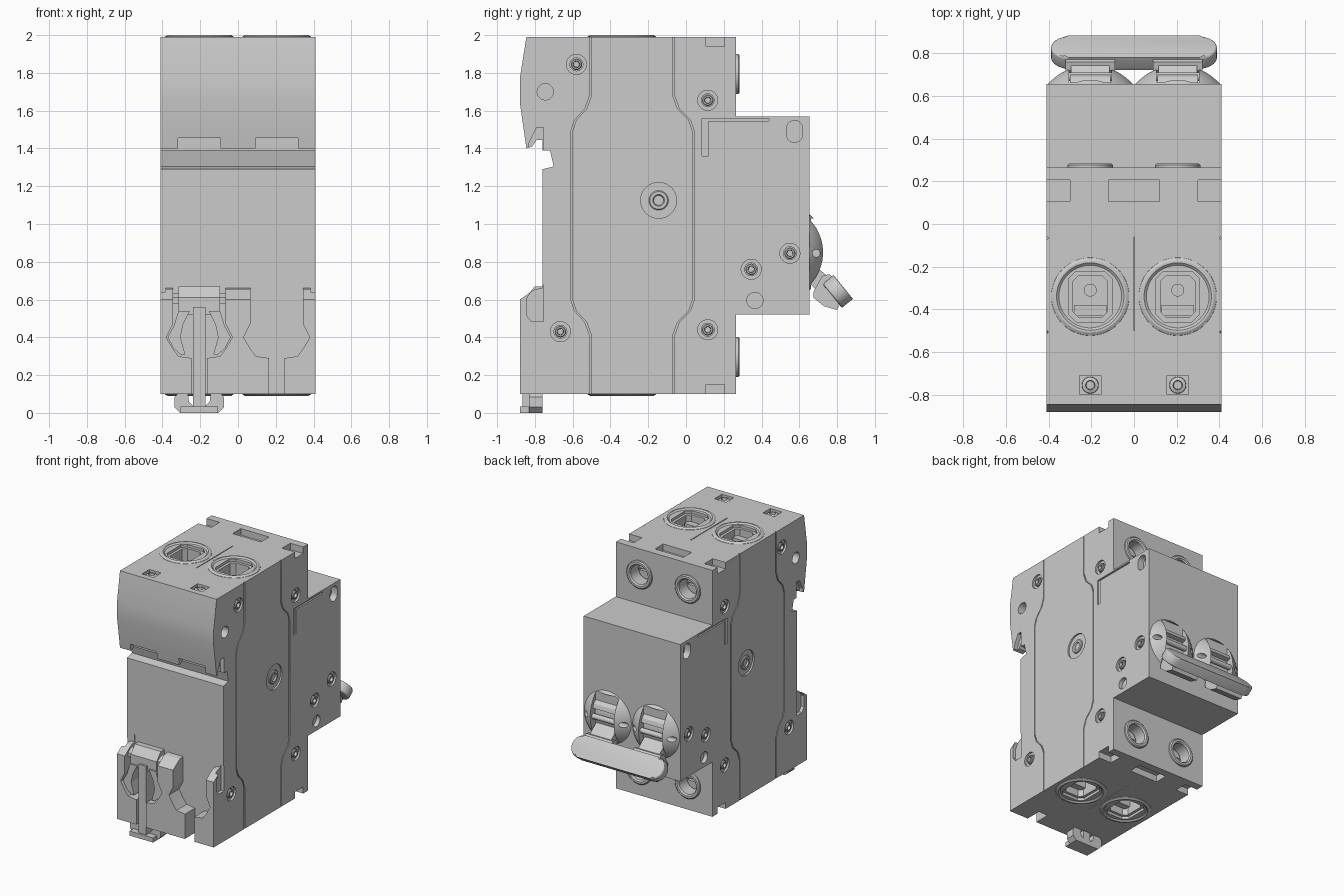
import bpy, bmesh, math
from mathutils import Matrix, Vector

if "Cube" in bpy.data.objects:
    bpy.data.objects.remove(bpy.data.objects["Cube"])

AX = {'x': lambda p, d: (d, p[0], p[1]), 'y': lambda p, d: (p[0], d, p[1]), 'z': lambda p, d: (p[0], p[1], d)}


def prism(bm, pts, axis, a, b):
    lo = [bm.verts.new(AX[axis](p, a)) for p in pts]
    hi = [bm.verts.new(AX[axis](p, b)) for p in pts]
    bm.faces.new(lo)
    bm.faces.new(hi[::-1])
    for i in range(len(pts)):
        j = (i + 1) % len(pts)
        bm.faces.new((lo[i], hi[i], hi[j], lo[j]))


def rect(u0, u1, v0, v1):
    return [(u0, v0), (u1, v0), (u1, v1), (u0, v1)]


def circle(u, v, r, n=32):
    return [(u + r * math.cos(2 * math.pi * i / n), v + r * math.sin(2 * math.pi * i / n)) for i in range(n)]


def octagon(u, v, a, b, c):
    q = [(a, b - c), (a - c, b), (c - a, b), (-a, b - c), (-a, c - b), (c - a, -b), (a - c, -b), (a, c - b)]
    return [(u + x, v + y) for x, y in q]


def stadium(u, v, a, b, n=10):
    # long direction is the first one
    pts = []
    for s, start in ((1, -math.pi / 2), (-1, math.pi / 2)):
        for i in range(n + 1):
            t = start + math.pi * i / n
            pts.append((u + s * (a - b) + b * math.cos(t), v + b * math.sin(t)))
    return pts


def lathe(bm, u, v, axis, prof, n=40):
    # closed (radius, depth) loop turned around an axis
    rows = []
    for i in range(n):
        t = 2 * math.pi * i / n
        rows.append([bm.verts.new(AX[axis]((u + r * math.cos(t), v + r * math.sin(t)), d)) for r, d in prof])
    for i in range(n):
        A, B = rows[i], rows[(i + 1) % n]
        for k in range(len(prof)):
            m = (k + 1) % len(prof)
            if prof[k][0] or prof[m][0]:
                bm.faces.new((A[k], A[m], B[m], B[k]))


def obj(name, bm):
    bmesh.ops.remove_doubles(bm, verts=bm.verts, dist=1e-5)
    bmesh.ops.dissolve_degenerate(bm, edges=bm.edges, dist=1e-6)
    bmesh.ops.recalc_face_normals(bm, faces=bm.faces)
    me = bpy.data.meshes.new(name)
    bm.to_mesh(me)
    bm.free()
    o = bpy.data.objects.new(name, me)
    bpy.context.collection.objects.link(o)
    return o


def cut(o, bm):
    c = obj("cutter", bm)
    m = o.modifiers.new("cut", 'BOOLEAN')
    m.operation, m.solver, m.object = 'DIFFERENCE', 'EXACT', c
    bpy.context.view_layer.objects.active = o
    bpy.ops.object.modifier_apply(modifier=m.name)
    bpy.data.objects.remove(c)


W = 0.41
POLES = (-0.205, 0.205)
ENDS = ((1.99, 1), (0.10, -1))          # top and bottom faces with outward direction
RIVETS = [(-.58, 1.845), (.115, 1.655), (.55, .845), (.345, .76), (-.665, .43), (.115, .44)]

# housing from its side profile
bm = bmesh.new()
prism(bm, [(-.88, .10), (.265, .10), (.265, .52), (.655, .52), (.655, 1.57), (.265, 1.57), (.265, 1.99),
           (-.845, 1.99), (-.88, 1.77), (-.88, 1.645), (-.845, 1.40), (-.815, 1.41), (-.79, 1.445), (-.76, 1.445),
           (-.76, 1.39), (-.72, 1.39), (-.70, 1.305), (-.76, 1.29), (-.76, .66), (-.80, .655), (-.88, .60)],
      'x', -W, W)
body = obj("housing", bm)

# shallow recesses
bm = bmesh.new()
for s in (-1, 1):
    side = lambda pts, d: prism(bm, pts, 'x', s * (W - d), s * (W + .1))
    for y, z in RIVETS:
        side(circle(y, z, .053), .015)
    side(circle(-.145, 1.125, .095), .012)
    side(circle(-.745, 1.70, .043), .06)
    side(circle(.365, .595, .043), .03)
    side(stadium(1.49, .575, .058, .045) and [(v, u) for u, v in stadium(1.49, .575, .058, .043)], .05)
    side([(.085, 1.36), (.12, 1.36), (.12, 1.545), (.44, 1.545), (.44, 1.558), (.085, 1.558)], .012)
    side([(-.83, 1.43), (-.79, 1.51), (-.755, 1.51), (-.755, 1.38), (-.83, 1.38)], .03)
    side([(-.845, .52), (-.82, .485), (-.755, .485), (-.755, .68), (-.80, .68), (-.845, .60)], .025)
    # panel joint grooves
    for path in ([(-.51, 2.1), (-.51, 1.68), (-.535, 1.61), (-.59, 1.55), (-.61, 1.49), (-.61, .60), (-.59, .54),
                  (-.535, .48), (-.51, .41), (-.51, 0)],
                 [(-.07, 2.1), (-.07, 1.68), (-.045, 1.61), (.015, 1.55), (.035, 1.49), (.035, .60), (.015, .54),
                  (-.045, .48), (-.07, .41), (-.07, 0)]):
        side(path + [(y + .009, z) for y, z in reversed(path)], .008)
for z, s in ENDS:
    end = lambda pts, d: prism(bm, pts, 'z', z - s * d, z + s * .1)
    for x in POLES:
        end(octagon(x, -.34, .102, .118, .035), .02)
    end(rect(-.5, -.30, .105, .205), .05)
    end(rect(.30, .5, .105, .205), .05)
    end(rect(-.12, .12, .105, .205), .05)
    end(rect(-.003, .003, -.5, -.06), .01)
for x in POLES:
    prism(bm, rect(x - .05, x + .05, -.80, -.71), 'z', 1.95, 2.1)
    prism(bm, rect(x - .112, x + .112, 1.3, 1.455), 'y', -1, -.765)
    # rail foot cavities
    half = [(.14, .72), (.14, .47), (.175, .40), (.14, .34), (.11, .30), (.04, .29), (.04, 0)]
    prism(bm, [(x + u, v) for u, v in half] + [(x - u, v) for u, v in reversed(half)], 'y', -1, -.757)
cut(body, bm)

# deep terminal shafts
bm = bmesh.new()
for x in POLES:
    for z, s in ENDS:
        prism(bm, octagon(x, -.34, .082, .098, .028), 'z', z - s * .25, z + s * .1)
    for z in (1.795, .295):
        prism(bm, circle(x, z, .075), 'y', .13, .5)
for s in (-1, 1):
    for y, z in RIVETS:
        prism(bm, circle(y, z, .034), 'x', s * (W - .04), s * (W + .1))
cut(body, bm)

# rims around the wire entries
bm = bmesh.new()
for x in POLES:
    for z, s in ENDS:
        lathe(bm, x, -.34, 'z', [(.185, z - s * .006), (.182, z + s * .002), (.168, z + s * .01),
                                 (.158, z + s * .01), (.14, z - s * .006)], 48)
obj("wire_entry_rims", bm)

# clamps inside the wire entries
bm = bmesh.new()
for x in POLES:
    for z, s in ENDS:
        prism(bm, rect(x - .075, x + .075, -.43, -.38), 'z', z - s * .26, z - s * .07)
        prism(bm, circle(x, -.31, .03, 20), 'z', z - s * .26, z - s * .10)
obj("wire_clamps", bm)

# terminal screw collars and screws
bm = bmesh.new()
for x in POLES:
    for z in (1.795, .295):
        lathe(bm, x, z, 'y', [(.106, .26), (.106, .277), (.098, .284), (.082, .284), (.073, .274), (.073, .26)])
obj("screw_collars", bm)
bm, slots = bmesh.new(), bmesh.new()
for x in POLES:
    for z in (1.795, .295):
        prism(bm, circle(x, z, .064), 'y', .12, .19)
        prism(slots, rect(x - .055, x + .055, z - .008, z + .008), 'y', .165, .3)
cut(obj("terminal_screws", bm), slots)

# hollow side rivets and corner pins
bm = bmesh.new()
for s in (-1, 1):
    for (y, z), r in [(p, .03) for p in RIVETS] + [((-.145, 1.125), .052)]:
        lathe(bm, y, z, 'x', [(r, s * .36), (r, s * (W - .006)), (r - .005, s * (W - .001)),
                              (r * .6, s * (W - .001)), (r * .5, s * (W - .012)), (r * .5, s * .36)], 24)
for x in POLES:
    lathe(bm, x, -.755, 'z', [(.04, 1.94), (.038, 1.978), (.022, 1.984), (.018, 1.94)], 24)
obj("rivets", bm)

# switch domes, slotted and drilled
bm, cutb = bmesh.new(), bmesh.new()
R, cy = .267, .478
arc = [(R * math.sin(t), cy + R * math.cos(t)) for t in [i * .85 / 10 for i in range(11)]]
for x in POLES:
    lathe(bm, x, .85, 'y', [(0, .645)] + arc, 48)
    prism(cutb, rect(x - .1, x + .1, .6, 1.03), 'y', .662, .9)
prism(cutb, circle(.69, .845, .02, 20), 'x', -.6, .6)
cut(obj("switch_domes", bm), cutb)

# toggles: barrel, ridge and lever
bm = bmesh.new()
for x in POLES:
    prism(bm, circle(.472, .85, .2, 48), 'x', x - .096, x + .096)
    prism(bm, [(.65, .97), (.69, .94), (.70, .91), (.65, .90)], 'x', x - .096, x + .096)
    prism(bm, [(.63, .80), (.68, .78), (.78, .70), (.72, .62), (.64, .70)], 'x', x - .09, x + .09)
    prism(bm, [(.72, .725), (.76, .735), (.84, .63), (.80, .545), (.73, .565), (.675, .61), (.675, .64)],
          'x', x - .115, x + .115)
obj("toggles", bm)

# tie bar joining both toggles
bm = bmesh.new()
prism(bm, stadium(0, 0, .39, .082), 'z', -.075, 0)
rim = [e for e in bm.edges if abs(e.verts[0].co.z - e.verts[1].co.z) < 1e-6]
bmesh.ops.bevel(bm, geom=rim, offset=.014, segments=3, affect='EDGES', profile=.5)
t = Vector((0, .63, -.777)).normalized()
n = Vector((0, .777, .63)).normalized()
M = Matrix((Vector((1, 0, 0)), t, n)).transposed().to_4x4()
bm.transform(Matrix.Translation((0, .832, .667)) @ M)
obj("tie_bar", bm)

# sliding rail clip with pull tab
bm = bmesh.new()
c = POLES[0]
prism(bm, [(-.85, .52), (-.85, .61), (-.80, .67), (-.755, .67), (-.755, .52)], 'x', c - .11, c + .11)
prism(bm, [(-.84, .58), (-.84, .61), (-.80, .635), (-.755, .635), (-.755, .58)], 'x', c - .145, c + .145)
prism(bm, rect(c - .032, c + .032, .03, .56), 'y', -.865, -.765)
for s in (-1, 1):
    arm = [(.05, .54), (.11, .54), (.135, .46), (.168, .40), (.135, .34), (.10, .31), (.075, .31), (.10, .40), (.085, .47)]
    prism(bm, [(c + s * u, v) for u, v in arm], 'y', -.86, -.757)
half = [(.13, .085), (.13, .03), (.10, 0)]
inner = [(.03, .035), (.055, .06), (.06, .105), (.11, .105)]
tab = half + [(-u, v) for u, v in reversed(half)] + [(-u, v) for u, v in reversed(inner)] + inner
prism(bm, [(c + u, v) for u, v in tab], 'y', -.83, -.76)
prism(bm, rect(c - .10, c + .10, 0, .035), 'y', -.88, -.825)
obj("rail_clip", bm)

# smooth curved faces, keep hard edges
for o in bpy.data.objects:
    o.select_set(True)
bpy.context.view_layer.objects.active = body
bpy.ops.object.shade_smooth_by_angle(angle=math.radians(25))
